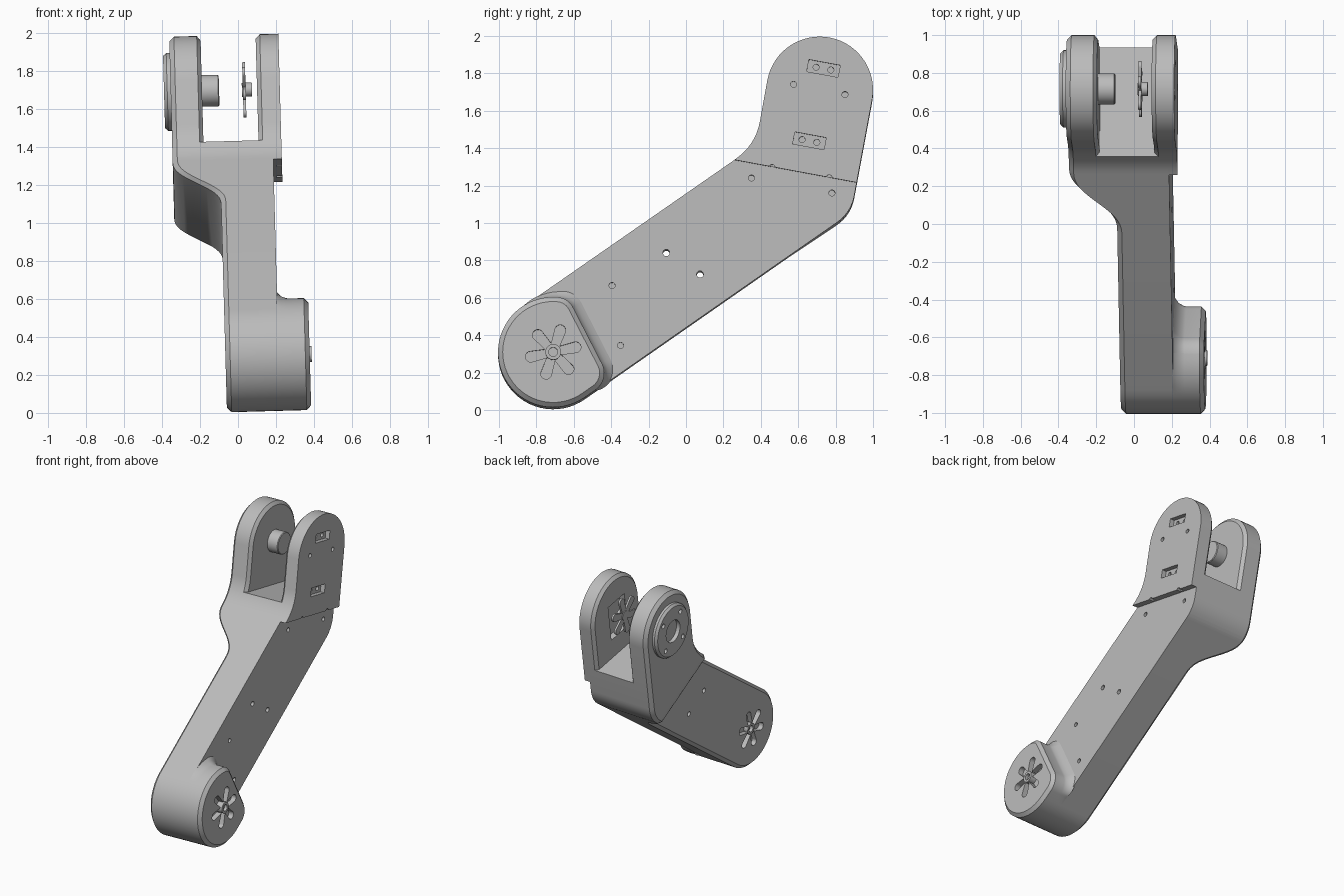
import bpy, bmesh, math
from mathutils import Vector, Matrix

if "Cube" in bpy.data.objects:
    bpy.data.objects.remove(bpy.data.objects["Cube"])

ARM, LEG = 34.8, 10.5                 # slope of the arm, lean of the fork (degrees)
LOW, TOP = (-0.71, 0.30), (0.715, 1.705)
FLOOR, SEAM = 1.473, 1.356            # fork floor and cover seam, measured along the fork
FORK_AXIS = Vector((0, math.sin(math.radians(LEG)), math.cos(math.radians(LEG))))
SWEEP = Vector((0, 0.5, 0.866))       # direction of the sideways bend

mat = bpy.data.materials.new("plain grey")
mat.use_nodes = True
grey = (0.5, 0.5, 0.5, 1)
mat.diffuse_color = grey
mat.node_tree.nodes["Principled BSDF"].inputs["Base Color"].default_value = grey
parts = []


def polar(c, r, a):
    a = math.radians(a)
    return c[0] + r * math.cos(a), c[1] + r * math.sin(a)


def circle(c, r):
    return [(c, r, 0, 354)]


def outline(arcs, off=0, flare=0):
    """Points of a chain of arcs (centre, radius, start, end), offset outwards."""
    pts = []
    for c, r, a0, a1 in arcs:
        n = math.ceil(abs(a1 - a0) / 6)
        for i in range(n + 1):
            a = a0 + (a1 - a0) * i / max(n, 1)
            grow = off + flare * max(0, math.cos(math.radians(a - ARM)))
            pts.append(polar(c, r + grow, a))
    return pts


def add_prism(bm, arcs, rings):
    """Loft an outline along x; each ring is (x, offset[, flare])."""
    loops = [[bm.verts.new((x, y, z)) for y, z in outline(arcs, *o)] for x, *o in rings]
    n = len(loops[0])
    for a, b in zip(loops, loops[1:]):
        for i in range(n):
            j = (i + 1) % n
            bm.faces.new((a[i], a[j], b[j], b[i]))
    bm.faces.new(loops[0][::-1])
    bm.faces.new(loops[-1])


def clip(bm, axis, dist, above):
    res = bmesh.ops.bisect_plane(bm, geom=bm.verts[:] + bm.edges[:] + bm.faces[:],
                                 plane_co=axis * dist, plane_no=axis,
                                 clear_inner=above, clear_outer=not above)
    edges = [e for e in res["geom_cut"] if isinstance(e, bmesh.types.BMEdge)]
    bmesh.ops.holes_fill(bm, edges=edges)


def finish(name, bm, keep=True):
    bmesh.ops.recalc_face_normals(bm, faces=bm.faces[:])
    me = bpy.data.meshes.new(name)
    bm.to_mesh(me)
    bm.free()
    ob = bpy.data.objects.new(name, me)
    bpy.context.collection.objects.link(ob)
    if keep:
        parts.append(ob)
    return ob


def part(name, arcs, rings, lo=None, hi=None):
    bm = bmesh.new()
    add_prism(bm, arcs, rings)
    if lo:
        clip(bm, FORK_AXIS, lo, True)
    if hi:
        clip(bm, FORK_AXIS, hi, False)
    return finish(name, bm)


def cut(ob, cutters):
    """Subtract prisms given as (arcs, x0, x1)."""
    bm = bmesh.new()
    for arcs, x0, x1 in cutters:
        add_prism(bm, arcs, [(x0, 0), (x1, 0)])
    tool = finish("cutter", bm, keep=False)
    tool.hide_render = True
    mod = ob.modifiers.new("cut", 'BOOLEAN')
    mod.operation, mod.solver, mod.object = 'DIFFERENCE', 'EXACT', tool
    bpy.context.view_layer.objects.active = ob
    bpy.ops.object.modifier_apply(modifier=mod.name)
    bpy.data.objects.remove(tool)


def star(c, turn=12):
    arcs = []
    for a in range(turn, turn + 360, 60):
        arcs += [(polar(c, 0.122, a), 0.029, a - 84, a + 84), (polar(c, 0.045, a + 30), 0, 0, 0)]
    return arcs


def rect(c, w, h):
    corners = []
    for sx, sz in ((-1, -1), (1, -1), (1, 1), (-1, 1)):
        p = polar(polar(c, sx * w / 2, -LEG), sz * h / 2, 90 - LEG)
        corners.append((p, 0, 0, 0))
    return corners


# Side outline shared by the arm, the fork and the cover
side = [(TOP, 0.285, -LEG, 180 - LEG),
        ((0.099, 1.586), -0.30, 180 - LEG, 90 + ARM),
        (LOW, 0.295, 90 + ARM, 270 + ARM),
        ((0.683, 1.179), 0.22, ARM - 90, -LEG)]

# Arm, stepping sideways to full width below the fork
bm = bmesh.new()
add_prism(bm, side, [(-0.335, -0.025), (-0.31, 0), (0.195, 0)])
clip(bm, FORK_AXIS, FLOOR, False)
START, END, CUTS = 0.93, 1.31, 18
for i in range(CUTS + 1):
    bmesh.ops.bisect_plane(bm, geom=bm.verts[:] + bm.edges[:] + bm.faces[:],
                           plane_co=SWEEP * (START + (END - START) * i / CUTS), plane_no=SWEEP)
for v in bm.verts:
    if v.co.x < 0:
        t = min(1, max(0, (v.co.dot(SWEEP) - START) / (END - START)))
        v.co.x += 0.249 * (1 - t ** 3 * (t * (6 * t - 15) + 10))
arm = finish("arm", bm)
blind = [(-0.395, 0.66), (-0.35, 0.34), (0.35, 1.235), (0.78, 1.155)]
through = [(-0.105, 0.835), (0.075, 0.72)]
cut(arm, [(circle(p, 0.016), 0.15, 0.3) for p in blind]
    + [(circle(p, 0.018), -0.3, 0.3) for p in through]
    + [(star(LOW), -0.2, -0.05)])

# Fork sides and the cover skirt under the right one
left_fork = part("outer_fork", side, [(-0.335, -0.025), (-0.31, 0), (-0.19, 0), (-0.17, -0.025)], lo=FLOOR)
right_fork = part("inner_fork", side, [(0.12, -0.022), (0.142, 0), (0.24, 0)], lo=FLOOR)
skirt = part("cover_skirt", side, [(0.19, 0), (0.24, 0)], lo=SEAM, hi=FLOOR)
cut(skirt, [(circle(p, 0.016), 0.21, 0.3) for p in ((0.46, 1.29), (0.765, 1.235))])

# Slots, screw holes and inner pocket of the fork
slots = [(0.735, 1.82), (0.66, 1.433)]
cutters = [(rect(s, 0.17, 0.065), 0.205, 0.3) for s in slots]
cutters += [(circle(p, 0.016), 0.2, 0.3) for p in ((0.575, 1.735), (0.85, 1.68))]
cutters.append((rect((0.695, 1.66), 0.2, 0.28), 0.05, 0.165))
cut(right_fork, cutters)
cut(right_fork, [(circle(polar(s, d, -LEG), 0.016), 0.18, 0.22) for s in slots for d in (-0.04, 0.04)])

# Boss at the foot of the arm, flared where it meets the arm
boss_outline = [((-0.693, 0.494), 0.10, 30, 85), (LOW, 0.295, 85, 305), ((-0.547, 0.188), 0.11, -55, 30)]
boss = part("foot_boss", boss_outline,
            [(0.19, 0, 0.06), (0.2, 0, 0.045), (0.215, 0, 0.022), (0.24, 0, 0.005),
             (0.255, 0), (0.335, 0), (0.358, -0.025)])
cut(boss, [(star(LOW), 0.318, 0.4)])

# Hubs inside the two star recesses
part("foot_hub", circle(LOW, 0.042), [(0.3, 0), (0.368, 0), (0.368, -0.018), (0.345, -0.018)])
part("back_hub", circle(LOW, 0.042), [(-0.03, 0), (-0.084, 0), (-0.084, -0.018), (-0.06, -0.018)])

# Bearing disc and pivot peg on the outer fork
PIVOT = (0.715, 1.70)
disc = part("bearing_disc", circle(PIVOT, 0.205),
            [(-0.32, 0), (-0.353, 0), (-0.37, -0.015), (-0.37, -0.12), (-0.34, -0.12)])
cut(disc, [(circle(polar(PIVOT, 0.15, a), 0.018), -0.4, -0.345) for a in range(35, 395, 90)])
part("pivot_peg", circle(PIVOT, 0.083), [(-0.18, 0), (-0.085, 0), (-0.08, -0.005)])

# Drive horn floating between the fork sides
part("drive_horn", star(PIVOT), [(0.045, 0), (0.06, 0)])
part("horn_hub", circle(PIVOT, 0.037), [(0.04, 0), (0.093, 0), (0.093, -0.015), (0.07, -0.015)])

# Whole model leans slightly sideways
lean = Matrix.Translation((0, 0, 1)) @ Matrix.Rotation(-0.028, 4, 'Y') @ Matrix.Translation((0, 0, -1))
bpy.ops.object.select_all(action='DESELECT')
for ob in parts:
    ob.data.transform(lean)
    ob.data.materials.clear()
    ob.data.materials.append(mat)
    ob.select_set(True)
bpy.context.view_layer.objects.active = arm
bpy.ops.object.shade_smooth_by_angle(angle=math.radians(28))
